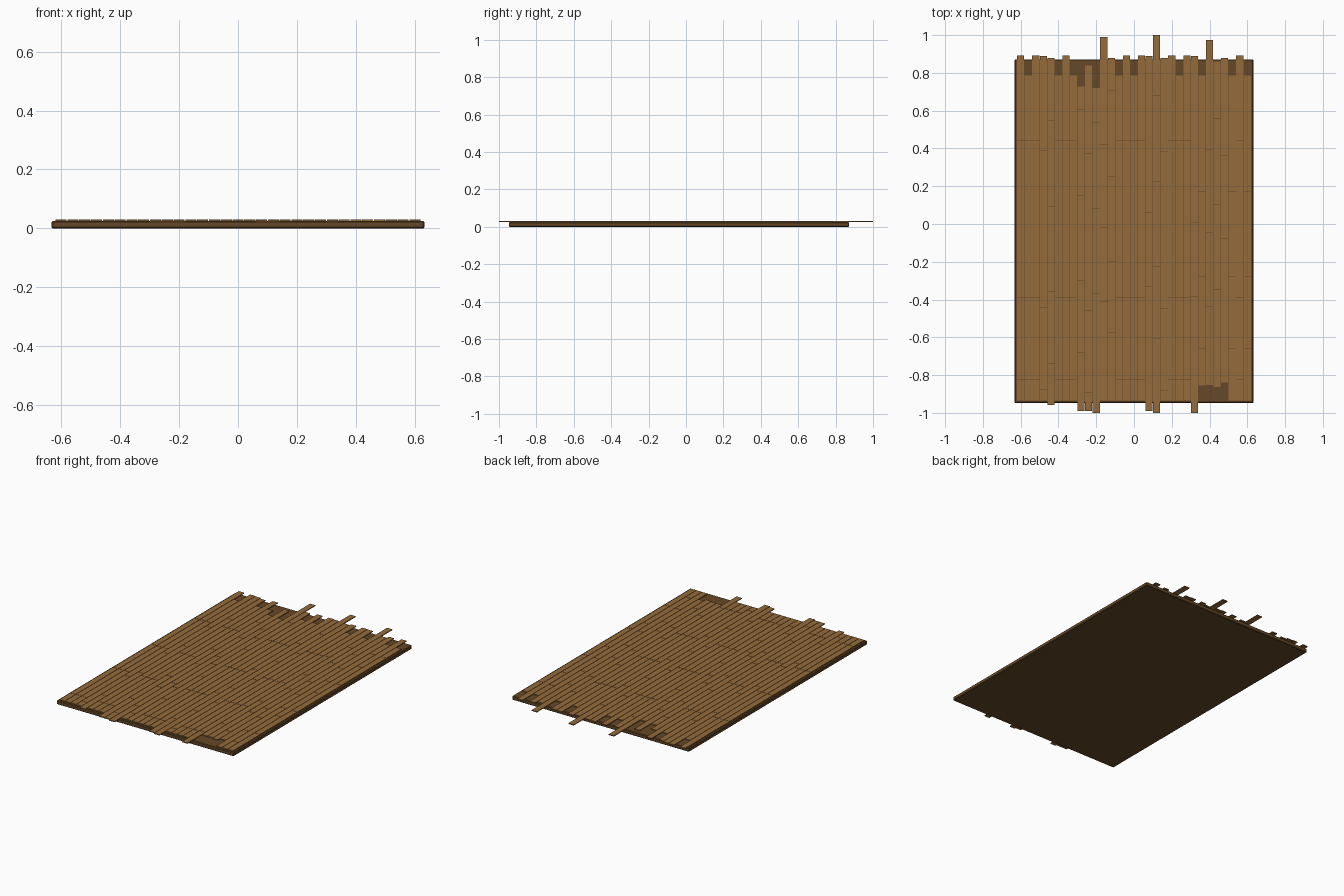
import bpy, bmesh, random
from mathutils import Matrix, Vector

if "Cube" in bpy.data.objects:
    bpy.data.objects.remove(bpy.data.objects["Cube"])

random.seed(4)


def material(name, color):
    m = bpy.data.materials.new(name)
    m.diffuse_color = (*color, 1)
    m.use_nodes = True
    m.node_tree.nodes["Principled BSDF"].inputs["Base Color"].default_value = m.diffuse_color
    return m


def add_box(bm, lo, hi):
    lo, hi = Vector(lo), Vector(hi)
    mat = Matrix.Translation((lo + hi) / 2) @ Matrix.Diagonal((*(hi - lo), 1))
    bmesh.ops.create_cube(bm, size=1, matrix=mat)


def make_object(name, bm, mat):
    me = bpy.data.meshes.new(name)
    bm.to_mesh(me)
    bm.free()
    me.materials.append(mat)
    ob = bpy.data.objects.new(name, me)
    bpy.context.collection.objects.link(ob)
    return ob


plank_mat = material("plank_wood", (0.30, 0.15, 0.045))
base_mat = material("dark_wood", (0.13, 0.065, 0.02))

# Base slab with slightly softened edges
bm = bmesh.new()
add_box(bm, (-0.632, -0.947, 0), (0.632, 0.872, 0.025))
bmesh.ops.bevel(bm, geom=bm.edges[:], offset=0.004, segments=1, affect='EDGES')
make_object("floor_base", bm, base_mat)

# Uneven ends of the 31 plank rows; unlisted rows use the regular ends
LONG, SHORT, FRONT = 0.893, 0.785, -0.935
back_end = {3: 0.89, 4: 0.88, 8: 0.727, 9: 0.84, 10: 0.72, 11: 0.99, 12: 0.88,
            17: 0.89, 18: 1.0, 19: 0.88, 23: 0.89, 25: 0.975, 26: 0.86, 27: 0.88}
front_end = {4: -0.957, 8: -0.99, 9: -0.99, 10: -1.0, 17: -0.99, 18: -1.0,
             23: -1.0, 24: -0.855, 25: -0.852, 26: -0.862, 27: -0.84}
long_rows = {0, 2, 6, 14, 16, 20, 22, 29}
joints_long = (0.44, 0.0, -0.39, -0.825)
joints_short = (0.625, 0.17, -0.28, -0.66)

# Planks laid in rows, butted end to end with fine seams
bm = bmesh.new()
for i in range(31):
    x = -0.6 + 0.04 * i
    is_long = i in long_rows
    top = back_end.get(i, LONG if is_long else SHORT)
    bottom = front_end.get(i, FRONT)
    shift = random.uniform(-0.1, 0.1) if i in back_end else 0
    joints = [j + shift for j in (joints_long if is_long or i % 2 else joints_short)]
    cuts = [top] + [j for j in joints if bottom + 0.05 < j < top - 0.05] + [bottom]
    for n, (a, b) in enumerate(zip(cuts, cuts[1:])):
        back = a if n == 0 else a - 0.001
        front = b if n == len(cuts) - 2 else b + 0.001
        add_box(bm, (x - 0.0188, front, 0.0245), (x + 0.0188, back, 0.030))
make_object("floor_planks", bm, plank_mat)
